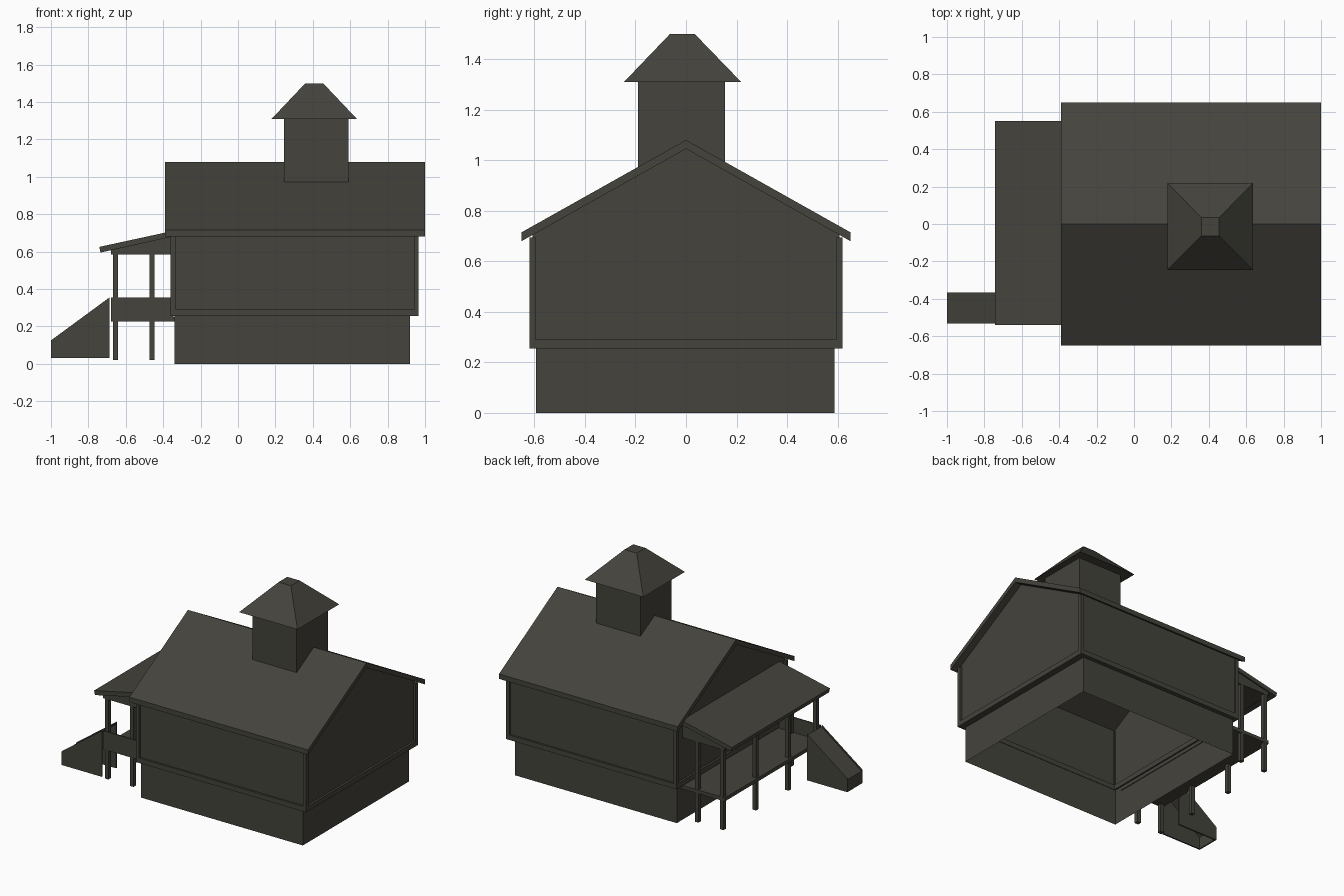
import bpy

if "Cube" in bpy.data.objects:
    bpy.data.objects.remove(bpy.data.objects["Cube"])

mat = bpy.data.materials.new("dark olive grey")
mat.diffuse_color = (0.058, 0.056, 0.045, 1)
mat.use_nodes = True
mat.node_tree.nodes["Principled BSDF"].inputs["Base Color"].default_value = mat.diffuse_color


def mesh(name, verts, faces):
    me = bpy.data.meshes.new(name)
    me.from_pydata(verts, [], faces)
    me.materials.append(mat)
    ob = bpy.data.objects.new(name, me)
    bpy.context.collection.objects.link(ob)
    return ob


def prism(name, profile, axis, a, b, skip=(), caps=True):
    """Extrude a 2D profile (horizontal, z) along x or y; skip = side edges left open."""
    n = len(profile)
    verts = [(t, u, z) if axis == 'x' else (u, t, z) for t in (a, b) for u, z in profile]
    faces = [(i, (i + 1) % n, (i + 1) % n + n, i + n) for i in range(n) if i not in skip]
    if caps:
        faces += [tuple(range(n - 1, -1, -1)), tuple(range(n, 2 * n))]
    if axis == 'y':
        faces = [f[::-1] for f in faces]
    # profile runs anticlockwise, so flip the sides to face outward
    sides = n - len(skip)
    ob = mesh(name, verts, faces)
    import bmesh
    bm = bmesh.new()
    bm.from_mesh(ob.data)
    bmesh.ops.recalc_face_normals(bm, faces=bm.faces)
    bm.to_mesh(ob.data)
    bm.free()
    return ob


def box(name, x0, x1, y0, y1, z0, z1, skip=()):
    return prism(name, [(y0, z0), (y1, z0), (y1, z1), (y0, z1)], 'x', x0, x1, skip)


S = 0.5615                                   # main roof slope


def roof_z(y, top=1.08):
    return top - S * abs(y)


# Foundation: hollow, open above and below
box("foundation", -0.34, 0.92, -0.593, 0.588, 0, 0.26, skip=(0, 2))

# House walls: gabled shell, open below and under the roof
W = 0.607
prism("house_walls", [(-W, 0.255), (W, 0.255), (W, roof_z(W, 1.045)), (0, 1.045),
                      (-W, roof_z(W, 1.045))], 'x', -0.345, 0.95, skip=(0, 2, 3))

# Trim: base band and corner boards
T, X0, X1 = 0.62, -0.36, 0.965
for s, side in ((-1, "front"), (1, "back")):
    a, b = sorted((s * T, s * (T - 0.03)))
    box("base_trim_" + side, X0, X1, a, b, 0.255, 0.29)
    c, d = sorted((s * T, s * (T - 0.025)))
    for x, end in ((X0, "left"), (X1 - 0.025, "right")):
        box(f"corner_board_{side}_{end}", x, x + 0.025, c, d, 0.29, 0.695)
box("base_trim_left", X0, X0 + 0.03, -0.59, 0.59, 0.255, 0.29)
box("base_trim_right", X1 - 0.045, X1, -0.59, 0.59, 0.255, 0.29)

# Main roof slab
E = 0.65
prism("main_roof", [(-E, roof_z(E)), (-E, roof_z(E) - 0.035), (0, 1.045),
                    (E, roof_z(E) - 0.035), (E, roof_z(E)), (0, 1.08)], 'x', -0.39, 1.0)

# Cupola: shaft cut to the roof slope, with a truncated pyramid cap
prism("cupola_shaft", [(-0.19, roof_z(0.19)), (0, 1.08), (0.155, roof_z(0.155)),
                       (0.155, 1.31), (-0.19, 1.31)], 'x', 0.245, 0.59, skip=(0, 1))


def ring(x0, x1, y0, y1, z):
    return [(x0, y0, z), (x1, y0, z), (x1, y1, z), (x0, y1, z)]


mesh("cupola_roof", ring(0.18, 0.635, -0.245, 0.218, 1.31) + ring(0.36, 0.455, -0.063, 0.034, 1.5),
     [(3, 2, 1, 0), (4, 5, 6, 7)] + [(i, (i + 1) % 4, (i + 1) % 4 + 4, i + 4) for i in range(4)])

# Porch: sloping roof, infill beneath it, floor, end panel and posts
prism("porch_roof", [(-0.735, 0.595), (-0.35, 0.68), (-0.35, 0.71), (-0.742, 0.625)],
      'y', -0.54, 0.55)
prism("porch_beam", [(-0.68, 0.585), (-0.35, 0.585), (-0.35, 0.685), (-0.68, 0.61)],
      'y', -0.53, 0.54)
box("porch_floor", -0.68, -0.335, -0.53, 0.54, 0.225, 0.25)
box("porch_end_panel", -0.68, -0.345, -0.53, -0.52, 0.225, 0.355)
posts = [(-0.655, y) for y in (-0.51, -0.2, 0.163, 0.525)] + [(-0.46, -0.51), (-0.46, 0.525)]
for i, (x, y) in enumerate(posts):
    box(f"porch_post_{i}", x - 0.014, x + 0.014, y - 0.014, y + 0.014, 0.02, 0.59)

# Ramp: two side panels, sloping deck and end board, open below
side = [(-1, 0.03), (-0.687, 0.03), (-0.687, 0.355), (-1, 0.125)]
prism("ramp_side_front", side, 'y', -0.533, -0.523)
prism("ramp_side_back", side, 'y', -0.375, -0.365)
prism("ramp_deck", [(-1, 0.108), (-0.687, 0.338), (-0.687, 0.348), (-1, 0.118)],
      'y', -0.523, -0.375)
box("ramp_end_board", -1, -0.99, -0.523, -0.375, 0.03, 0.118)
